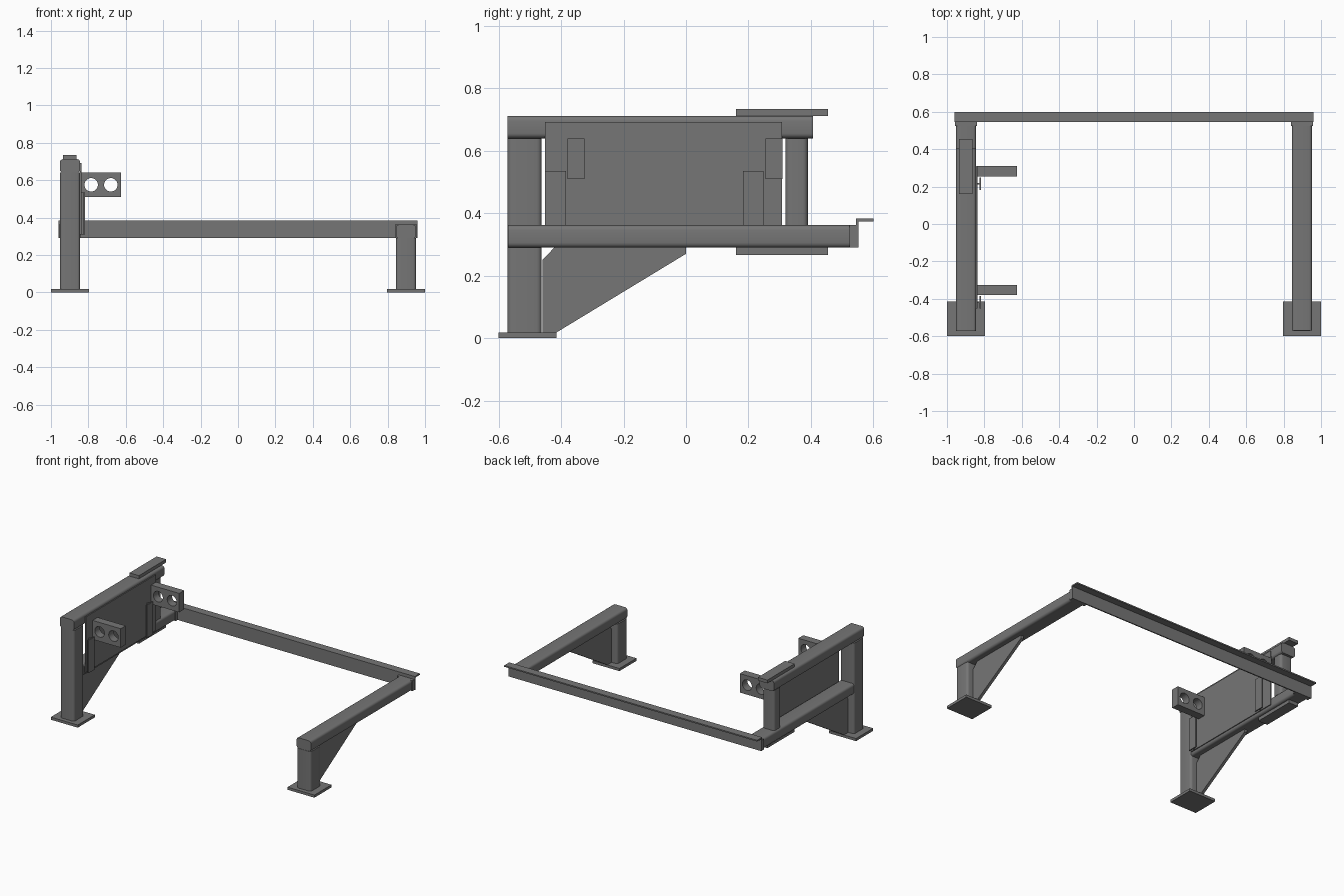
import bpy
import bmesh
from mathutils import Matrix

cube = bpy.data.objects.get("Cube")
if cube:
    bpy.data.objects.remove(cube, do_unlink=True)

STEEL = (0.18, 0.18, 0.18, 1)
steel = bpy.data.materials.new("grey steel")
steel.use_nodes = True
steel.diffuse_color = STEEL
steel.node_tree.nodes["Principled BSDF"].inputs["Base Color"].default_value = STEEL


def finish(name, bm):
    """Turn a bmesh into a named steel object."""
    bmesh.ops.recalc_face_normals(bm, faces=bm.faces)
    mesh = bpy.data.meshes.new(name)
    bm.to_mesh(mesh)
    bm.free()
    mesh.materials.append(steel)
    obj = bpy.data.objects.new(name, mesh)
    bpy.context.collection.objects.link(obj)
    return obj


def bar(name, x, y, z, along=None, radius=0.016):
    """Box from axis ranges; edges parallel to 'along' are rounded."""
    bm = bmesh.new()
    bmesh.ops.create_cube(bm, size=1)
    for v in bm.verts:
        for axis, (low, high) in enumerate((x, y, z)):
            v.co[axis] = low if v.co[axis] < 0 else high
    if along is not None:
        edges = [e for e in bm.edges
                 if abs((e.verts[0].co - e.verts[1].co)[along]) > 1e-5]
        bmesh.ops.bevel(bm, geom=edges, offset=radius, segments=4,
                        profile=0.5, affect='EDGES')
    obj = finish(name, bm)
    if along is not None:
        bpy.ops.object.select_all(action='DESELECT')
        obj.select_set(True)
        bpy.context.view_layer.objects.active = obj
        bpy.ops.object.shade_smooth_by_angle(angle=0.6)
    return obj


def extrude_profile(name, points, x0, x1):
    """Extrude a (y, z) outline along x."""
    bm = bmesh.new()
    face = bm.faces.new([bm.verts.new((x0, y, z)) for y, z in points])
    moved = bmesh.ops.extrude_face_region(bm, geom=[face])["geom"]
    bmesh.ops.translate(bm, vec=(x1 - x0, 0, 0),
                        verts=[g for g in moved if isinstance(g, bmesh.types.BMVert)])
    return finish(name, bm)


def around(centre, half):
    return centre - half, centre + half


TUBE = 0.054
SIDE = 0.898
GUSSET = [(-0.46, 0.25), (-0.46, 0.018), (-0.415, 0.018),
          (0, 0.27), (0, 0.292), (-0.42, 0.292)]

# Parts shared by both side frames
for side, sign, post_top, beam_front in (("right", -1, 0.64, -0.462),
                                         ("left", 1, 0.29, -0.57)):
    cx = sign * SIDE
    tube = around(cx, TUBE)
    bar(side + "_foot_plate", around(cx, 0.102), (-0.6, -0.415), (0, 0.018))
    bar(side + "_front_post", tube, (-0.572, -0.462), (0.018, post_top), 2)
    bar(side + "_lower_beam", tube, (beam_front, 0.523), (0.29, 0.362), 1)
    bar(side + "_end_plate", around(cx, 0.059), (0.523, 0.547), (0.29, 0.362))
    extrude_profile(side + "_gusset", GUSSET, *around(cx, 0.01))

# Rear cross rail, an angle with its flange facing backward
extrude_profile("rear_cross_rail",
                [(0.545, 0.29), (0.553, 0.29), (0.553, 0.374),
                 (0.6, 0.374), (0.6, 0.383), (0.545, 0.383)], -0.96, 0.96)

# Raised part of the right frame
bar("upper_beam", around(-SIDE, TUBE), (-0.572, 0.407), (0.64, 0.712), 1)
bar("rear_post", around(-SIDE, 0.045), (0.318, 0.39), (0.362, 0.64), 2)
bar("inner_panel", (-0.846, -0.838), (-0.452, 0.308), (0.31, 0.692))
for name, z in (("top_pad", (0.712, 0.734)), ("bottom_pad", (0.267, 0.29))):
    bar(name, around(-0.9, 0.036), (0.16, 0.455), z)

# T-section stiffeners on the panel
for name, y in (("front", -0.418), ("rear", 0.215)):
    bar(name + "_stiffener_web", (-0.838, -0.825), around(y, 0.004), (0.31, 0.535))
    bar(name + "_stiffener_flange", (-0.826, -0.819), around(y, 0.033), (0.31, 0.535))

# Mounting blocks, each with two through holes
for name, y in (("front", -0.352), ("rear", 0.282)):
    block = bar(name + "_mounting_block", (-0.842, -0.625), around(y, 0.027), (0.51, 0.64))
    bm = bmesh.new()
    for hole_x in (-0.785, -0.68):
        place = Matrix.Translation((hole_x, y, 0.575)) @ Matrix.Rotation(1.5707963, 4, 'X')
        bmesh.ops.create_cone(bm, cap_ends=True, segments=32, radius1=0.036,
                              radius2=0.036, depth=0.2, matrix=place)
    cutter = finish(name + "_hole_cutter", bm)
    cutter.hide_render = True
    cutter.display_type = 'WIRE'
    holes = block.modifiers.new("holes", 'BOOLEAN')
    holes.operation = 'DIFFERENCE'
    holes.solver = 'EXACT'
    holes.object = cutter
